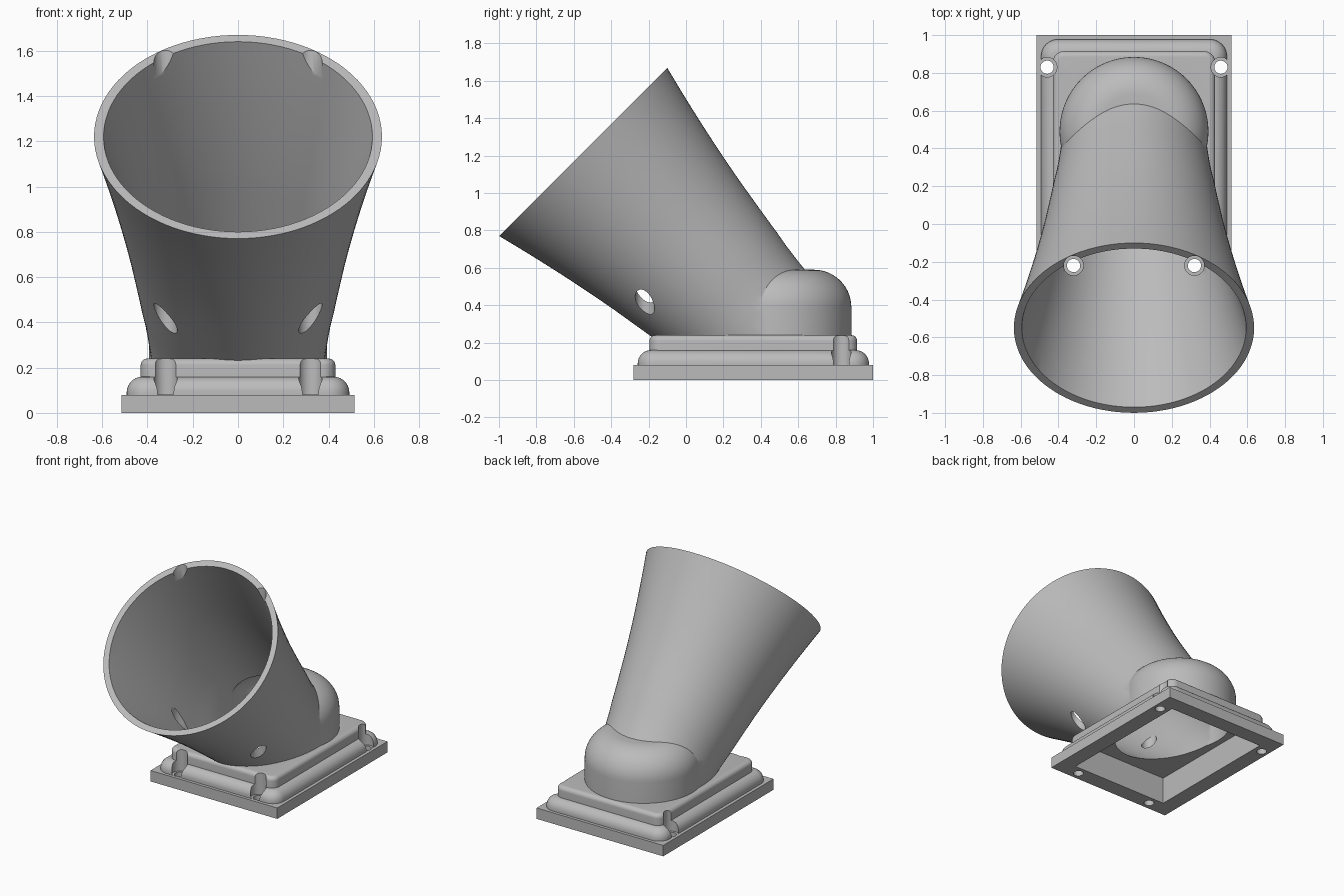
import bpy, bmesh, math
from mathutils import Matrix, Vector

if "Cube" in bpy.data.objects:
    bpy.data.objects.remove(bpy.data.objects["Cube"])

grey = bpy.data.materials.new("grey_plastic")
grey.diffuse_color = (0.5, 0.5, 0.5, 1)
grey.use_nodes = True
grey.node_tree.nodes["Principled BSDF"].inputs["Base Color"].default_value = grey.diffuse_color


def rings_to_object(name, rings, matrix=Matrix()):
    """Skin a stack of equal-length point loops and cap both ends."""
    bm = bmesh.new()
    loops = [[bm.verts.new(matrix @ Vector(p)) for p in ring] for ring in rings]
    n = len(loops[0])
    for a, b in zip(loops, loops[1:]):
        for i in range(n):
            j = (i + 1) % n
            bm.faces.new((a[i], a[j], b[j], b[i]))
    bm.faces.new(loops[0][::-1])
    bm.faces.new(loops[-1])
    bmesh.ops.recalc_face_normals(bm, faces=bm.faces)
    mesh = bpy.data.meshes.new(name)
    bm.to_mesh(mesh)
    bm.free()
    mesh.materials.append(grey)
    ob = bpy.data.objects.new(name, mesh)
    bpy.context.collection.objects.link(ob)
    return ob


def lathe(name, profile, matrix=Matrix(), n=96):
    """Revolve (radius, height) points about local z."""
    return rings_to_object(name, [
        [(r * math.cos(2 * math.pi * i / n), r * math.sin(2 * math.pi * i / n), z)
         for i in range(n)] for r, z in profile], matrix)


def slab(name, hx, y0, y1, z0, z1, corner=0.0, top=0.0, steps=8):
    """Box with rounded upright corners and a rounded top edge."""
    cy, hy = (y0 + y1) / 2, (y1 - y0) / 2

    def loop(inset, z):
        if not corner:
            return [(sx * hx, cy + sy * hy, z) for sx, sy in ((1, 1), (-1, 1), (-1, -1), (1, -1))]
        pts = []
        for q, (sx, sy) in enumerate(((1, 1), (-1, 1), (-1, -1), (1, -1))):
            for k in range(steps + 1):
                a = math.pi / 2 * (q + k / steps)
                r = corner - inset
                pts.append((sx * (hx - corner) + r * math.cos(a),
                            cy + sy * (hy - corner) + r * math.sin(a), z))
        return pts

    rings = [loop(0, z0)]
    if top:
        for k in range(steps + 1):
            a = math.pi / 2 * k / steps
            rings.append(loop(top * (1 - math.cos(a)), z1 - top + top * math.sin(a)))
    else:
        rings.append(loop(0, z1))
    return rings_to_object(name, rings)


def combine(target, tool, operation, keep=False):
    mod = target.modifiers.new(operation, 'BOOLEAN')
    mod.operation = operation
    mod.solver = 'EXACT'
    mod.object = tool
    bpy.context.view_layer.objects.active = target
    bpy.ops.object.modifier_apply(modifier=mod.name)
    if not keep:
        bpy.data.objects.remove(tool)


# Flared tube along an axis tilted 45 degrees, measured back from the mouth
tilt = Matrix.Translation((0, -0.55, 1.22)) @ Matrix.Rotation(math.radians(45), 4, 'X')


def flare(t):
    pts = [(0, .636), (.32, .559), (.62, .497), (.94, .443), (1.29, .392), (1.6, .37)]
    # quadratic interpolation through the nearest three points
    i = min(range(len(pts) - 2), key=lambda k: abs(pts[k + 1][0] - t))
    total = 0
    for a in pts[i:i + 3]:
        w = a[1]
        for b in pts[i:i + 3]:
            if b is not a:
                w *= (t - b[0]) / (a[0] - b[0])
        total += w
    return total


def tube(name, wall, start):
    prof = [(flare(1.6 * k / 20) - wall, -1.6 * k / 20) for k in range(21)]
    if start:
        prof.insert(0, (prof[0][0] + start * 0.24, start))
    return lathe(name, prof, tilt)


def dome(name, r, top, bottom, fillet):
    prof = [(r, bottom)]
    for k in range(15):
        a = math.pi / 2 * k / 14
        prof.append((r - fillet + fillet * math.cos(a), top - fillet + fillet * math.sin(a)))
    return lathe(name, prof, Matrix.Translation((0, 0.49, 0)))


# Cowl: flared tube joined to a rounded elbow, trimmed level at the base
cowl = tube("cowl", 0, 0)
combine(cowl, dome("elbow", 0.394, 0.59, 0.1, 0.2), 'UNION')
combine(cowl, slab("trim", 2, -2, 2, -1, 0.21), 'DIFFERENCE')

# Base: plate with two rounded tiers and a hollow underside
base = slab("base", 0.515, -0.28, 1.0, 0, 0.08)
combine(base, slab("lower_tier", 0.492, -0.258, 0.978, 0.05, 0.16, 0.09, 0.07), 'UNION')
combine(base, slab("upper_tier", 0.43, -0.195, 0.915, 0.06, 0.24, 0.06, 0.03), 'UNION')
combine(base, slab("pocket", 0.397, -0.158, 0.885, -0.1, 0.2), 'DIFFERENCE')

# Air passage through tube, elbow and base
passage = tube("passage", 0.042, 0.06)
combine(passage, dome("elbow_passage", 0.352, 0.548, -0.1, 0.16), 'UNION')
for part in (cowl, base):
    combine(part, passage, 'DIFFERENCE', keep=True)
bpy.data.objects.remove(passage)

# Screw holes with screwdriver clearance above the plate
for x, y in ((0.46, 0.83), (0.32, -0.22)):
    for s in (-1, 1):
        at = Matrix.Translation((s * x, y, 0))
        combine(base, lathe("screw_hole", [(0.035, -0.1), (0.035, 0.5)], at, 32), 'DIFFERENCE')
        driver = lathe("driver_clearance", [(0.052, 0.081), (0.052, 1.9)], at, 32)
        combine(base, driver, 'DIFFERENCE', keep=True)
        if y < 0:
            combine(cowl, driver, 'DIFFERENCE', keep=True)
        bpy.data.objects.remove(driver)

# Smooth shading with crisp edges
for part in (cowl, base):
    bpy.ops.object.select_all(action='DESELECT')
    part.select_set(True)
    bpy.context.view_layer.objects.active = part
    bpy.ops.object.shade_smooth_by_angle(angle=math.radians(30))
